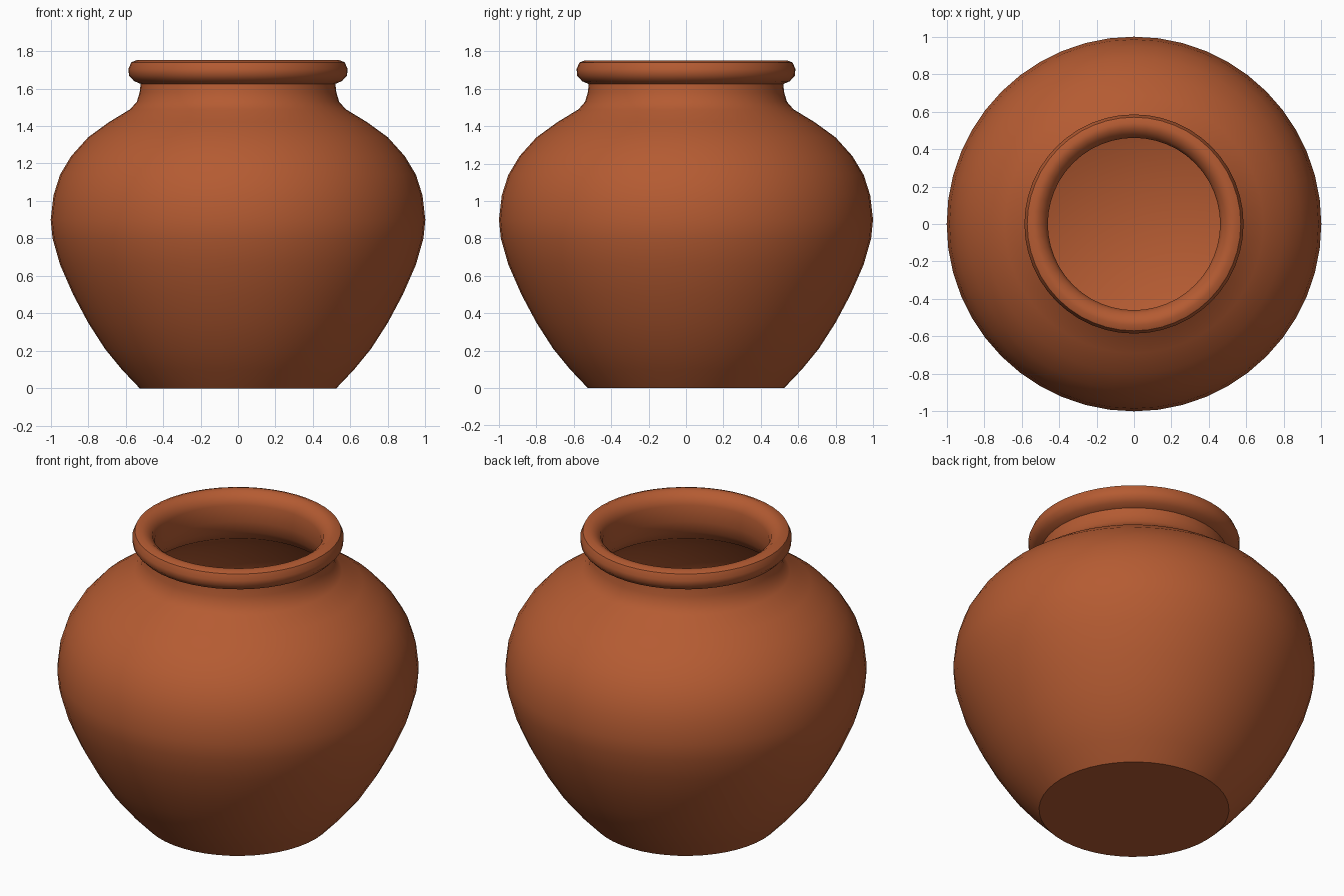
import bpy, bmesh, math

if "Cube" in bpy.data.objects:
    bpy.data.objects.remove(bpy.data.objects["Cube"])

SEGMENTS = 48

clay = bpy.data.materials.new("terracotta")
clay.diffuse_color = (0.46, 0.105, 0.032, 1)
clay.use_nodes = True
clay.node_tree.nodes["Principled BSDF"].inputs["Base Color"].default_value = clay.diffuse_color

# Half profile (radius, height): outside from base to rim, then the hollow inside
outer = [(0, 0), (0.525, 0), (0.62, 0.1), (0.71, 0.21), (0.80, 0.35), (0.88, 0.5),
         (0.95, 0.66), (0.99, 0.8), (1.0, 0.9), (0.985, 1.03), (0.95, 1.14),
         (0.89, 1.24), (0.80, 1.34), (0.69, 1.42), (0.575, 1.49), (0.54, 1.53),
         (0.525, 1.58), (0.52, 1.625)]
rim = [(0.555, 1.64), (0.582, 1.67), (0.585, 1.705), (0.57, 1.74), (0.54, 1.752),
       (0.51, 1.747), (0.475, 1.72), (0.46, 1.68)]
inner = [(0.46, 1.58), (0.475, 1.51), (0.52, 1.45), (0.64, 1.38), (0.75, 1.30),
         (0.84, 1.20), (0.90, 1.10), (0.93, 1.0), (0.94, 0.9), (0.93, 0.8),
         (0.89, 0.67), (0.82, 0.51), (0.74, 0.37), (0.65, 0.24), (0.53, 0.1),
         (0.48, 0.06), (0, 0.06)]


def lathe(name, profile):
    bm = bmesh.new()
    verts = [bm.verts.new((r, 0, z)) for r, z in profile]
    edges = [bm.edges.new(pair) for pair in zip(verts, verts[1:])]
    bmesh.ops.spin(bm, geom=verts + edges, cent=(0, 0, 0), axis=(0, 0, 1),
                   angle=2 * math.pi, steps=SEGMENTS)
    bmesh.ops.remove_doubles(bm, verts=bm.verts, dist=0.0005)
    bmesh.ops.recalc_face_normals(bm, faces=bm.faces)
    mesh = bpy.data.meshes.new(name)
    bm.to_mesh(mesh)
    bm.free()
    obj = bpy.data.objects.new(name, mesh)
    bpy.context.collection.objects.link(obj)
    mesh.materials.append(clay)
    return obj


# Hollow clay pot with rolled rim
pot = lathe("clay_pot", outer + rim + inner)
bpy.context.view_layer.objects.active = pot
pot.select_set(True)
bpy.ops.object.shade_smooth_by_angle(angle=math.radians(40))
